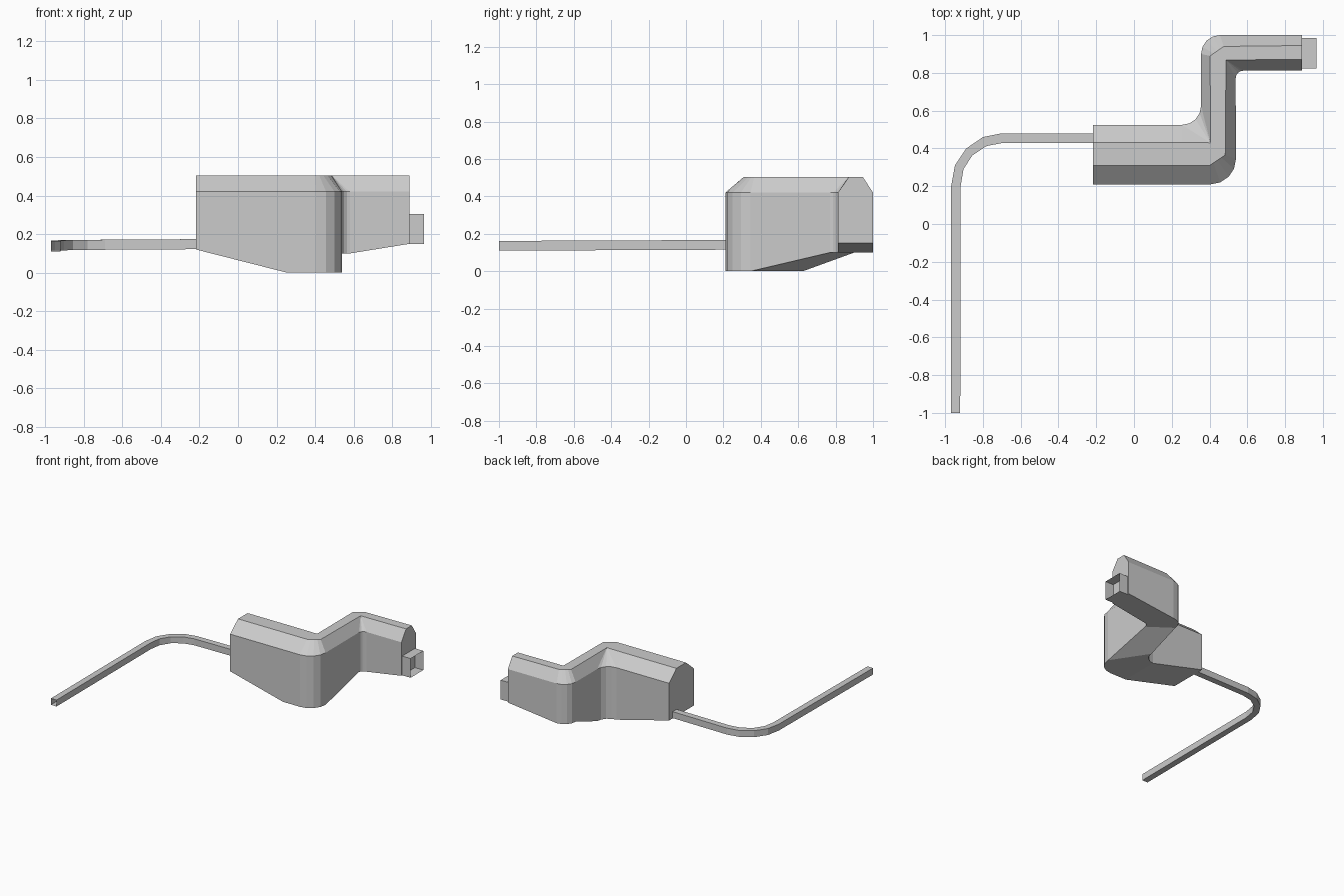
import bpy, bmesh
from math import sin, cos, radians

if "Cube" in bpy.data.objects:
    bpy.data.objects.remove(bpy.data.objects["Cube"])


def loft(name, rings, capped=True):
    """Skin a list of equal-length closed rings."""
    bm = bmesh.new()
    vs = [[bm.verts.new(p) for p in r] for r in rings]
    n = len(rings[0])
    for a, b in zip(vs, vs[1:]):
        for i in range(n):
            j = (i + 1) % n
            bm.faces.new((a[i], a[j], b[j], b[i]))
    if capped:
        bm.faces.new(vs[0])
        bm.faces.new(vs[-1])
    bmesh.ops.remove_doubles(bm, verts=bm.verts, dist=1e-5)
    bmesh.ops.recalc_face_normals(bm, faces=bm.faces)
    me = bpy.data.meshes.new(name)
    bm.to_mesh(me)
    bm.free()
    ob = bpy.data.objects.new(name, me)
    bpy.context.collection.objects.link(ob)
    return ob


SHOULDER, TOP = 0.42, 0.505


def section(left, top_l, top_r, right, z):
    """House-shaped cross-section from four plan points and a bottom height."""
    return [(*left, z), (*left, SHOULDER), (*top_l, TOP),
            (*top_r, TOP), (*right, SHOULDER), (*right, z)]


def arc(c, r, deg):
    return (c[0] + r * cos(radians(deg)), c[1] + r * sin(radians(deg)))


def lerp(a, b, t):
    return tuple(p + (q - p) * t for p, q in zip(a, b))


# body: Z-shaped housing with rounded corners and a sloping underside
STEPS = 4
rings = [section((x, .525), (x, .432), (x, .31), (x, .21), z)
         for x, z in ((-.217, .12), (.255, 0))]
for k in range(STEPS + 1):
    t = k / STEPS
    rings.append(section(arc((.255, .625), .1, -90 + 90 * t), (.405, .43),
                         lerp((.40, .31), (.483, .365), t),
                         arc((.405, .345), .135, -90 + 90 * t), 0))
for k in range(STEPS + 1):
    t = k / STEPS
    rings.append(section(arc((.455, .90), .1, 180 - 90 * t),
                         lerp((.403, .89), (.475, .94), t), (.487, .868),
                         arc((.58, .77), .042, 180 - 90 * t), .1))
rings.append(section((.89, 1), (.89, .945), (.89, .872), (.89, .812), .15))
loft("housing", rings)

# socket: short open square tube on the right end
loft("end_socket", [[(x, .822, .15), (x, .985, .15), (x, .985, .305), (x, .822, .305)]
                    for x in (.885, .965)], capped=False)

# rod: thin square tube bending towards the front, (outer, inner, z)
path = [((-.21, .48), (-.21, .43), .122), ((-.70, .48), (-.69, .43), .119),
        ((-.80, .46), (-.78, .413), .118), ((-.888, .40), (-.856, .363), .117),
        ((-.948, .31), (-.903, .29), .116), ((-.968, .20), (-.918, .20), .115),
        ((-.97, -1), (-.92, -1), .11)]
loft("bent_rod", [[(*o, z), (*o, z + .052), (*i, z + .052), (*i, z)]
                  for o, i, z in path], capped=False)
